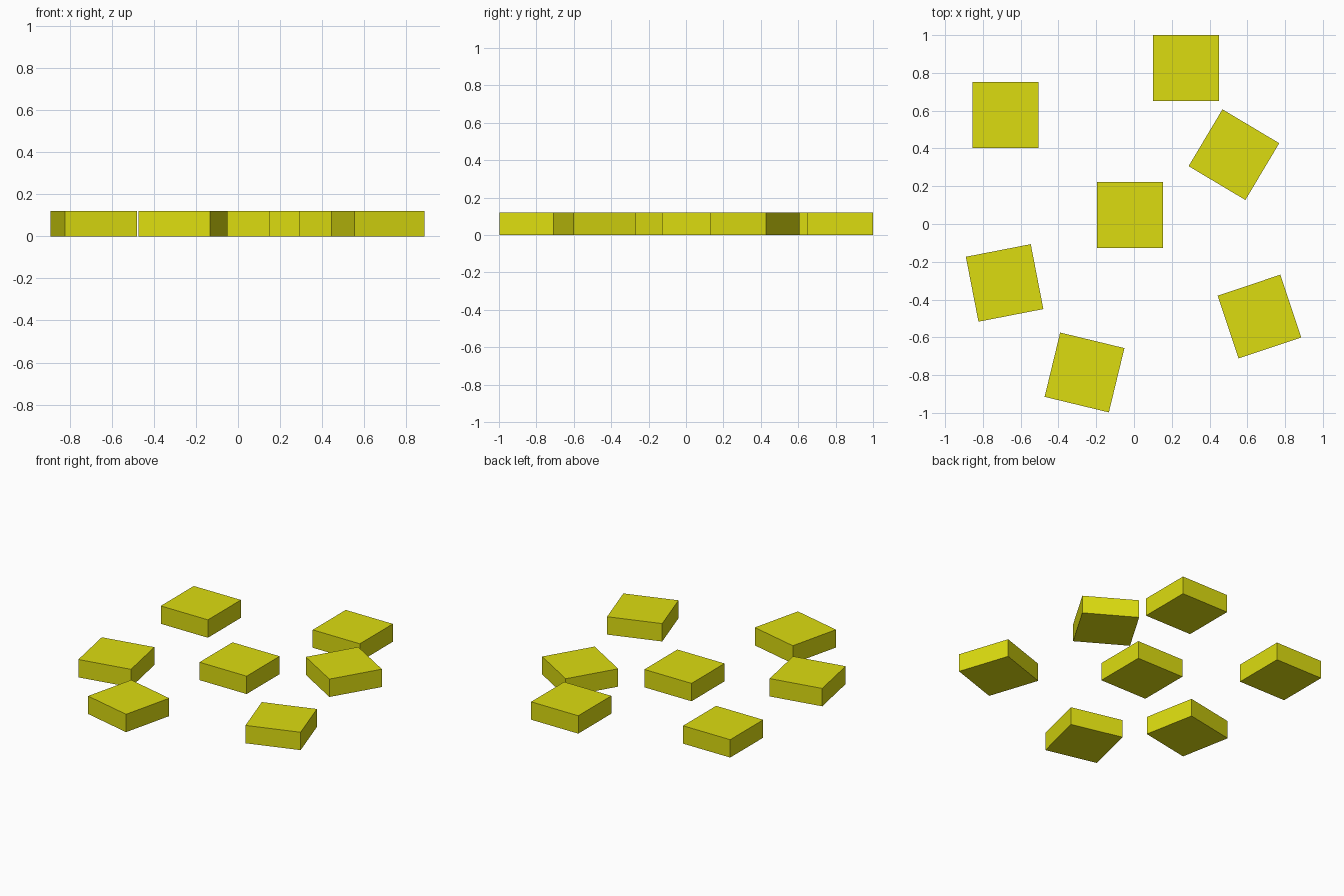
import bpy
import math

if "Cube" in bpy.data.objects:
    bpy.data.objects.remove(bpy.data.objects["Cube"])

SIZE, HEIGHT = 0.35, 0.12

yellow = bpy.data.materials.new("yellow")
yellow.diffuse_color = (0.72, 0.72, 0.005, 1.0)
yellow.use_nodes = True
yellow.node_tree.nodes["Principled BSDF"].inputs["Base Color"].default_value = yellow.diffuse_color


def slab(name, x, y, angle):
    """Flat square block resting on the ground, turned about z."""
    bpy.ops.mesh.primitive_cube_add(size=1, location=(x, y, HEIGHT / 2),
                                    rotation=(0, 0, math.radians(angle)))
    ob = bpy.context.object
    ob.name = name
    ob.scale = (SIZE, SIZE, HEIGHT)
    ob.data.materials.append(yellow)


# Scattered slabs: centre x, centre y, turn in degrees
LAYOUT = [
    (-0.68, 0.577, 0),
    (0.275, 0.825, 0),
    (-0.022, 0.048, 0),
    (0.529, 0.367, -30.8),
    (-0.685, -0.312, 11),
    (-0.262, -0.786, -13.6),
    (0.664, -0.49, 18.5),
]
for i, (x, y, angle) in enumerate(LAYOUT, 1):
    slab(f"slab_{i}", x, y, angle)
